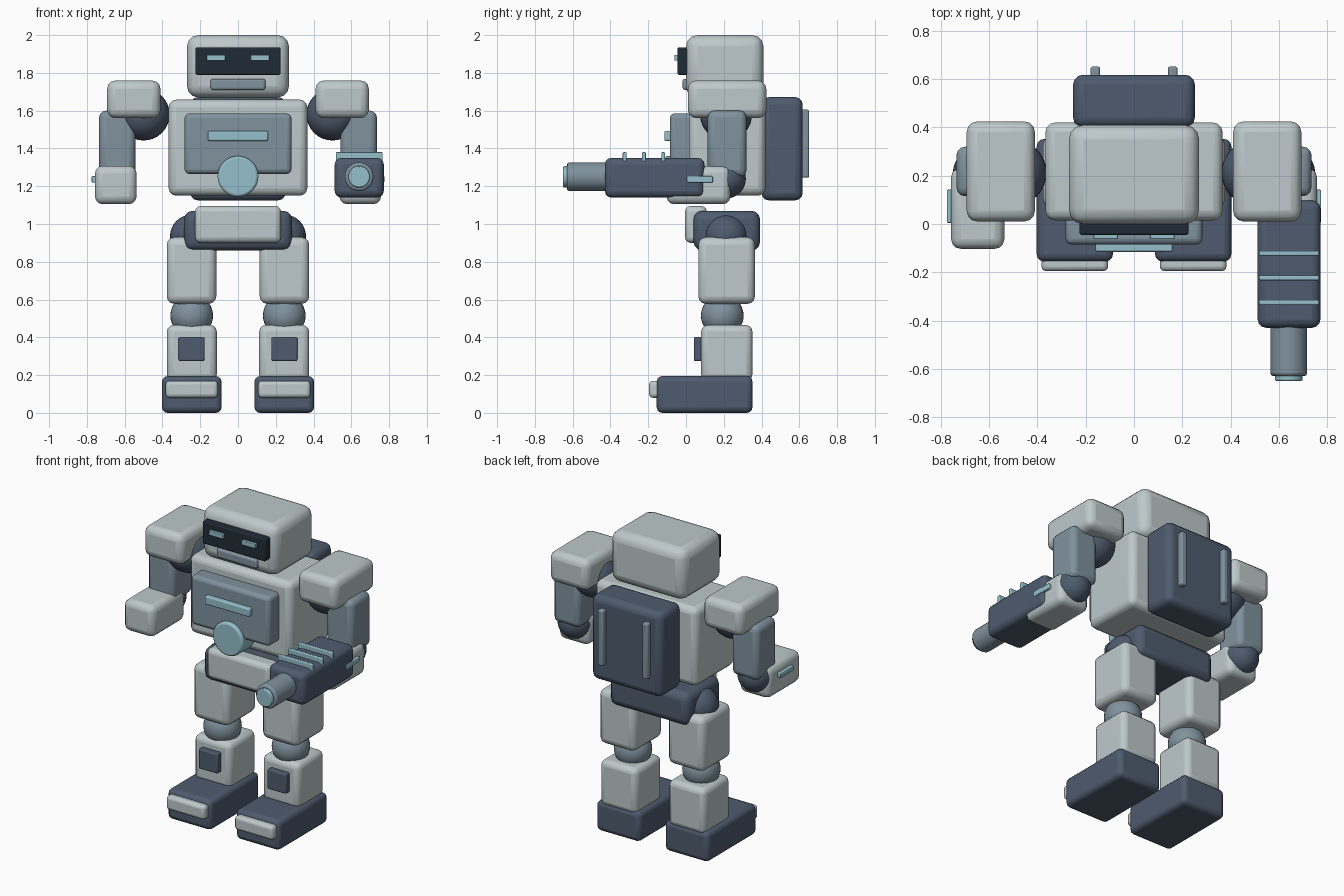
import bpy, math

if "Cube" in bpy.data.objects:
    bpy.data.objects.remove(bpy.data.objects["Cube"])


def material(name, r, g, b):
    lin = [((c / 255 + 0.055) / 1.055) ** 2.4 for c in (r, g, b)]
    m = bpy.data.materials.new(name)
    m.diffuse_color = (*lin, 1)
    m.use_nodes = True
    m.node_tree.nodes["Principled BSDF"].inputs["Base Color"].default_value = m.diffuse_color
    return m


LIGHT = material("pale_grey", 190, 201, 203)
DARK = material("slate_navy", 78, 91, 110)
MID = material("steel_blue", 128, 146, 158)
CYAN = material("light_cyan", 149, 191, 203)
BLACK = material("visor_black", 32, 43, 53)


def finish(o, name, mat, bevel=0.0, segments=3):
    o.name = name
    o.data.materials.append(mat)
    bpy.ops.object.transform_apply(location=False, rotation=True, scale=True)
    if bevel:
        b = o.modifiers.new("round", 'BEVEL')
        b.width = bevel
        b.segments = segments
        b.limit_method = 'ANGLE'
    bpy.ops.object.shade_smooth_by_angle(angle=math.radians(40))
    return o


def box(name, mat, x, y, z, bevel=0.04):
    """Rounded box given as (min, max) along each axis."""
    bpy.ops.mesh.primitive_cube_add(size=1, location=[(a + b) / 2 for a, b in (x, y, z)])
    o = bpy.context.object
    o.scale = [b - a for a, b in (x, y, z)]
    return finish(o, name, mat, bevel)


def ball(name, mat, loc, r):
    bpy.ops.mesh.primitive_uv_sphere_add(segments=32, ring_count=16, radius=r, location=loc)
    return finish(bpy.context.object, name, mat)


def barrel(name, mat, x, z, y, r, bevel):
    """Cylinder lying along y."""
    bpy.ops.mesh.primitive_cylinder_add(vertices=32, radius=r, depth=y[1] - y[0],
                                        location=(x, sum(y) / 2, z),
                                        rotation=(math.pi / 2, 0, 0))
    return finish(bpy.context.object, name, mat, bevel, 2)


def side_box(name, mat, s, x, y, z, bevel=0.04):
    """Box on one side of the body; s is -1 or 1."""
    return box(name, mat, sorted((s * x[0], s * x[1])), y, z, bevel)


# Head
box("head", LIGHT, (-.27, .27), (0, .41), (1.67, 2), .06)
box("visor", BLACK, (-.225, .225), (-.045, .03), (1.79, 1.935), .008)
box("mouth", MID, (-.145, .145), (-.018, .03), (1.71, 1.768), .012)

# Torso and chest details
box("torso", LIGHT, (-.367, .367), (.015, .42), (1.15, 1.658), .04)
box("chest_panel", MID, (-.283, .283), (-.085, .06), (1.265, 1.585), .025)
box("chest_stripe", CYAN, (-.16, .16), (-.115, -.07), (1.44, 1.493), .008)
barrel("chest_disc", CYAN, 0, 1.252, (-.11, .04), .108, .012)

# Backpack
box("backpack", DARK, (-.252, .252), (.40, .618), (1.125, 1.672), .04)

# Pelvis
box("pelvis", DARK, (-.285, .285), (.04, .392), (.86, 1.07), .045)
box("pelvis_plate", LIGHT, (-.228, .228), (-.005, .11), (.90, 1.095), .03)

for s, side in ((-1, "right"), (1, "left")):
    # Paired face and back details
    side_box(side + "_eye", CYAN, s, (.067, .167), (-.062, -.03), (1.865, 1.896), .004)
    side_box(side + "_backpack_rail", MID, s, (.14, .18), (.60, .652), (1.245, 1.605), .01)

    # Leg
    ball(side + "_hip", DARK, (s * .245, .212, .935), .115)
    side_box(side + "_thigh", LIGHT, s, (.115, .377), (.065, .365), (.577, .93), .04)
    ball(side + "_knee", MID, (s * .245, .192, .515), .113)
    side_box(side + "_shin", LIGHT, s, (.112, .377), (.08, .352), (.17, .465), .035)
    side_box(side + "_shin_plate", DARK, s, (.178, .314), (.042, .10), (.275, .402), .008)
    side_box(side + "_foot", DARK, s, (.087, .403), (-.155, .352), (0, .195), .03)
    side_box(side + "_toe_cap", LIGHT, s, (.107, .383), (-.195, -.12), (.08, .17), .02)

    # Arm
    ball(side + "_shoulder", DARK, (s * .50, .212, 1.58), .138)
    side_box(side + "_shoulder_pad", LIGHT, s, (.41, .693), (.01, .425), (1.56, 1.76), .045)
    side_box(side + "_upper_arm", MID, s, (.543, .735), (.115, .32), (1.25, 1.6), .035)
    ball(side + "_elbow", DARK, (s * .645, .212, 1.24), .105)
    side_box(side + "_forearm", LIGHT, s, (.537, .757), (-.103, .235), (1.105, 1.308), .04)
    side_box(side + "_forearm_light", CYAN, s, (.74, .775), (.005, .142), (1.22, 1.253), .005)

# Arm cannon
box("cannon_body", DARK, (.512, .772), (-.43, .098), (1.14, 1.35), .035)
barrel("cannon_barrel", MID, .641, 1.25, (-.63, -.38), .076, .012)
barrel("cannon_lens", CYAN, .641, 1.25, (-.65, -.61), .057, .006)
for i in range(3):
    y = -.325 + i * .102
    box("cannon_rib_%d" % (i + 1), CYAN, (.518, .766), (y - .01, y + .01), (1.33, 1.38), .005)
